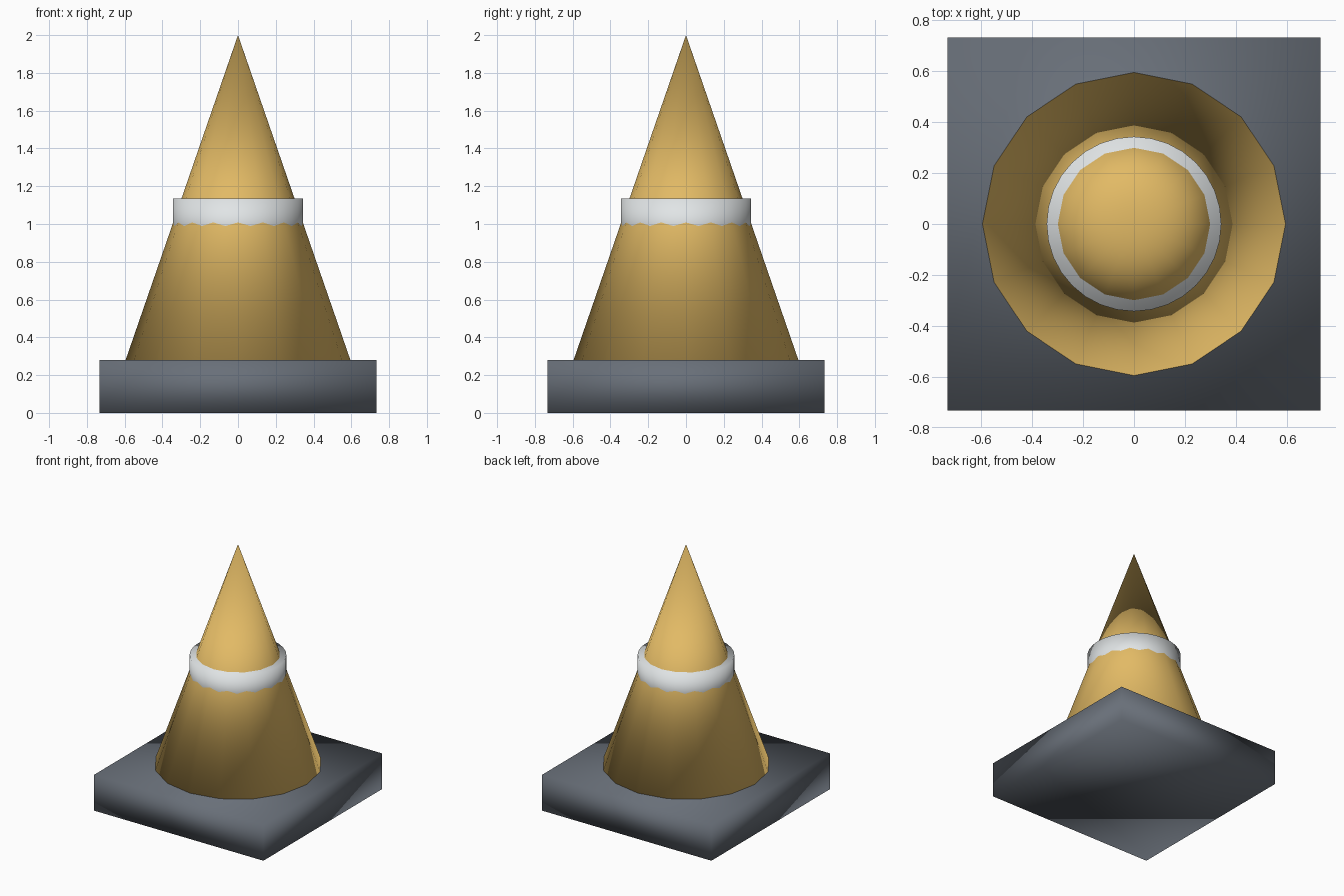
import bpy

default = bpy.data.objects.get("Cube")
if default:
    bpy.data.objects.remove(default, do_unlink=True)


def make_material(name, color):
    mat = bpy.data.materials.new(name)
    mat.use_nodes = True
    mat.diffuse_color = (*color, 1)
    mat.node_tree.nodes["Principled BSDF"].inputs["Base Color"].default_value = (*color, 1)
    return mat


def finish(name, mat):
    """Name the active object, colour it and shade it fully smooth."""
    obj = bpy.context.object
    obj.name = name
    obj.data.materials.append(mat)
    bpy.ops.object.shade_smooth()
    return obj


amber = make_material("amber yellow", (0.76, 0.49, 0.13))
white = make_material("off white", (0.75, 0.78, 0.79))
slate = make_material("slate grey", (0.14, 0.16, 0.19))

HEIGHT = 2.0
BASE_TOP = 0.28
BASE_WIDTH = 1.465
BAND_BOTTOM, BAND_TOP = 0.86, 1.135

# Square foot slab
bpy.ops.mesh.primitive_cube_add(size=1, location=(0, 0, BASE_TOP / 2))
slab = finish("base_slab", slate)
slab.scale = (BASE_WIDTH, BASE_WIDTH, BASE_TOP)
bpy.ops.object.transform_apply(location=False, rotation=False, scale=True)

# Sixteen-sided pointed body
bpy.ops.mesh.primitive_cone_add(
    vertices=16, radius1=0.595, radius2=0, depth=HEIGHT - BASE_TOP,
    location=(0, 0, (HEIGHT + BASE_TOP) / 2))
finish("cone_body", amber)

# Reflective band, its lower part sunk inside the body
bpy.ops.mesh.primitive_cylinder_add(
    vertices=32, radius=0.343, depth=BAND_TOP - BAND_BOTTOM,
    location=(0, 0, (BAND_TOP + BAND_BOTTOM) / 2))
finish("reflective_band", white)
